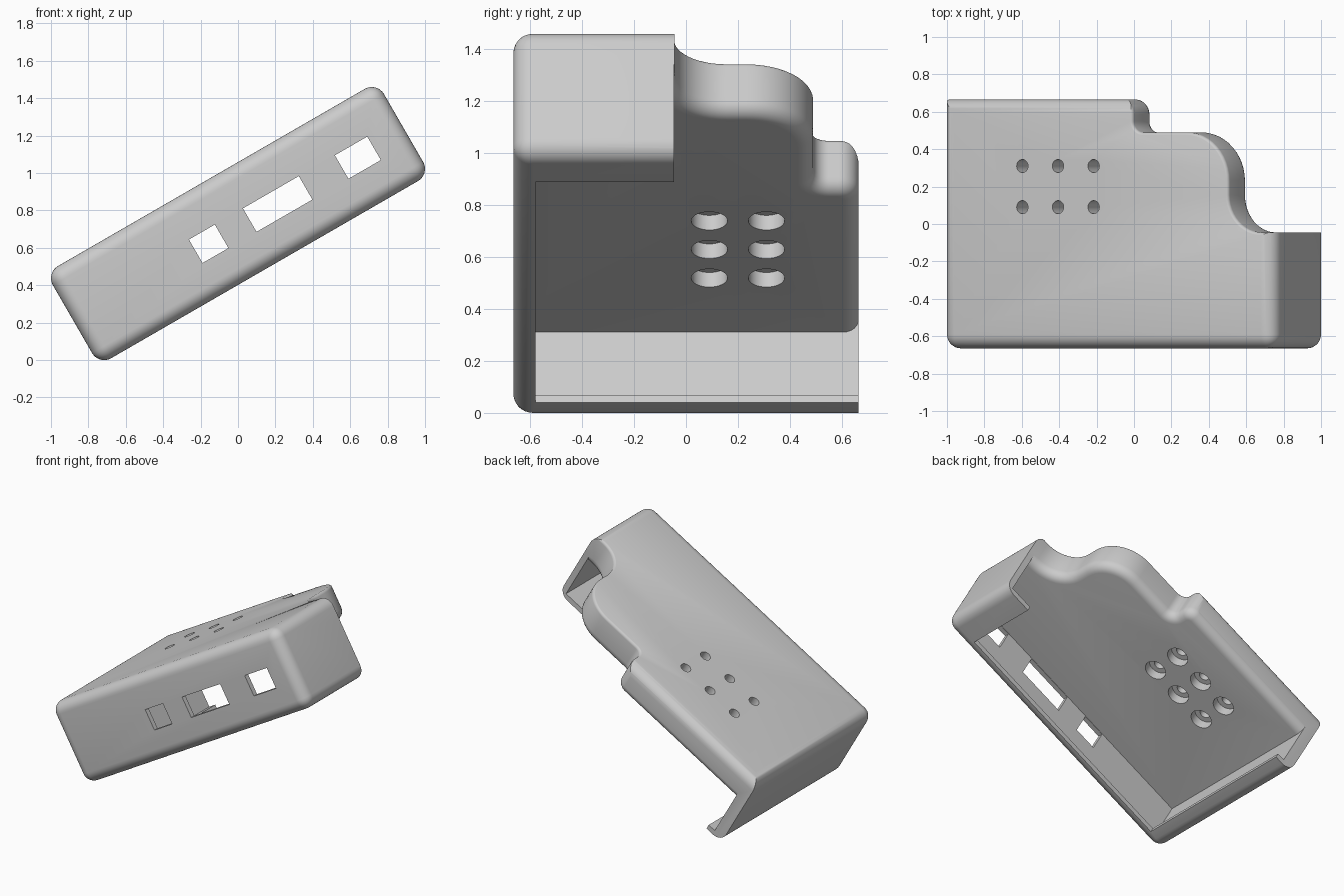
import bpy, bmesh, math
from mathutils import Vector, Matrix

if "Cube" in bpy.data.objects:
    bpy.data.objects.remove(bpy.data.objects["Cube"], do_unlink=True)

# Working frame: x along the case, y depth, z through its thickness
HALF_L, HALF_D, HALF_T = 1.022, 0.665, 0.2845
UNDER = 0.06          # underside of the thick top plate
FAR = 1.3             # oversize, trimmed by the rounded envelope


def to_object(name, bm):
    bmesh.ops.recalc_face_normals(bm, faces=bm.faces)
    mesh = bpy.data.meshes.new(name)
    bm.to_mesh(mesh)
    bm.free()
    ob = bpy.data.objects.new(name, mesh)
    bpy.context.collection.objects.link(ob)
    return ob


def block_mesh(x0, x1, y0, y1, z0, z1):
    bm = bmesh.new()
    bmesh.ops.create_cube(bm, size=1)
    for v in bm.verts:
        v.co = Vector(b if c > 0 else a for c, a, b in
                      zip(v.co, (x0, y0, z0), (x1, y1, z1)))
    return bm


def block(name, *limits):
    return to_object(name, block_mesh(*limits))


def cylinder(name, x, y, z0, z1, radius):
    bm = bmesh.new()
    bmesh.ops.create_cone(bm, cap_ends=True, segments=32, radius1=radius,
                          radius2=radius, depth=z1 - z0,
                          matrix=Matrix.Translation((x, y, (z0 + z1) / 2)))
    return to_object(name, bm)


def combine(ob, tool, operation):
    mod = ob.modifiers.new("combine", 'BOOLEAN')
    mod.operation, mod.solver, mod.object = operation, 'EXACT', tool
    bpy.context.view_layer.objects.active = ob
    bpy.ops.object.modifier_apply(modifier=mod.name)
    bpy.data.objects.remove(tool, do_unlink=True)


def rounded_outline(corners, steps=12):
    """Replace each corner (x, y, radius) with a tangent arc."""
    out = []
    for i, (x, y, r) in enumerate(corners):
        p = Vector((x, y))
        if r == 0:
            out.append(p)
            continue
        a = (Vector(corners[i - 1][:2]) - p).normalized()
        b = (Vector(corners[(i + 1) % len(corners)][:2]) - p).normalized()
        for k in range(steps + 1):
            t = math.pi / 2 * k / steps
            out.append(p + a * r * (1 - math.sin(t)) + b * r * (1 - math.cos(t)))
    return out


# Top plate with the stepped, curved back corner
outline = rounded_outline([
    (-FAR, -FAR, 0), (FAR, -FAR, 0), (FAR, -0.045, 0), (0.745, -0.045, 0.2),
    (0.745, 0.49, 0.26), (0.155, 0.49, 0.06), (0.155, 0.666, 0.08),
    (-FAR, 0.666, 0)])
bm = bmesh.new()
face = bm.faces.new([bm.verts.new((p.x, p.y, UNDER)) for p in outline])
top = bmesh.ops.extrude_face_region(bm, geom=[face])
bmesh.ops.translate(bm, vec=(0, 0, HALF_T + 0.001 - UNDER),
                    verts=[g for g in top["geom"] if isinstance(g, bmesh.types.BMVert)])
bmesh.ops.recalc_face_normals(bm, faces=bm.faces)
for level, radius in ((HALF_T + 0.001, 0.02), (UNDER, 0.06)):
    rim = [e for e in bm.edges if all(abs(v.co.z - level) < 1e-4 for v in e.verts)]
    bmesh.ops.bevel(bm, geom=rim, offset=radius, segments=6, profile=0.5,
                    affect='EDGES')
case = to_object("case_cover", bm)

# Walls and the inward lips along the open bottom
for name, limits in {
    "front_wall": (-FAR, FAR, -FAR, -0.63, -FAR, 0.15),
    "front_lip": (-FAR, FAR, -FAR, -0.58, -FAR, -0.25),
    "right_wall": (-FAR, -0.942, -FAR, FAR, -FAR, 0.15),
    "right_lip": (-FAR, -0.888, -FAR, FAR, -FAR, -0.25),
    "left_wall": (0.98, FAR, -FAR, -0.046, -FAR, 0.18),
    "left_lip": (0.812, FAR, -FAR, -0.046, -FAR, -0.249),
}.items():
    combine(case, block(name, *limits), 'UNION')

# Rounded envelope: every edge but the sides and bottom of the back
bm = block_mesh(-HALF_L, HALF_L, -HALF_D, HALF_D, -HALF_T, HALF_T)
soft = [e for e in bm.edges
        if not all(v.co.y > 0 for v in e.verts) or all(v.co.z > 0 for v in e.verts)]
bmesh.ops.bevel(bm, geom=soft, offset=0.075, segments=8, profile=0.5, affect='EDGES')
combine(case, to_object("envelope", bm), 'INTERSECT')

# Front port openings: centre and width
for x, width in ((-0.19, 0.16), (0.236, 0.345), (0.731, 0.2)):
    combine(case, block("port", x - width / 2, x + width / 2, -FAR, -0.5,
                        -0.088, 0.057), 'DIFFERENCE')

# Counterbored holes through the plate
for x in (-0.525, -0.305, -0.085):
    for y in (0.09, 0.31):
        combine(case, cylinder("hole", x, y, 0, 0.5, 0.035), 'DIFFERENCE')
        combine(case, cylinder("counterbore", x, y, 0, 0.125, 0.07), 'DIFFERENCE')

# Tilt the case and stand it on the ground
case.data.transform(Matrix.Translation((0, 0, 0.73))
                    @ Matrix.Rotation(math.radians(-30), 4, 'Y'))

# Plain grey plastic
grey = bpy.data.materials.new("grey_plastic")
grey.use_nodes = True
colour = (0.6, 0.6, 0.6, 1)
grey.diffuse_color = colour
grey.node_tree.nodes["Principled BSDF"].inputs["Base Color"].default_value = colour
case.data.materials.clear()
case.data.materials.append(grey)
for poly in case.data.polygons:
    poly.material_index = 0

bpy.ops.object.select_all(action='DESELECT')
case.select_set(True)
bpy.context.view_layer.objects.active = case
bpy.ops.object.shade_smooth_by_angle(angle=math.radians(30))
